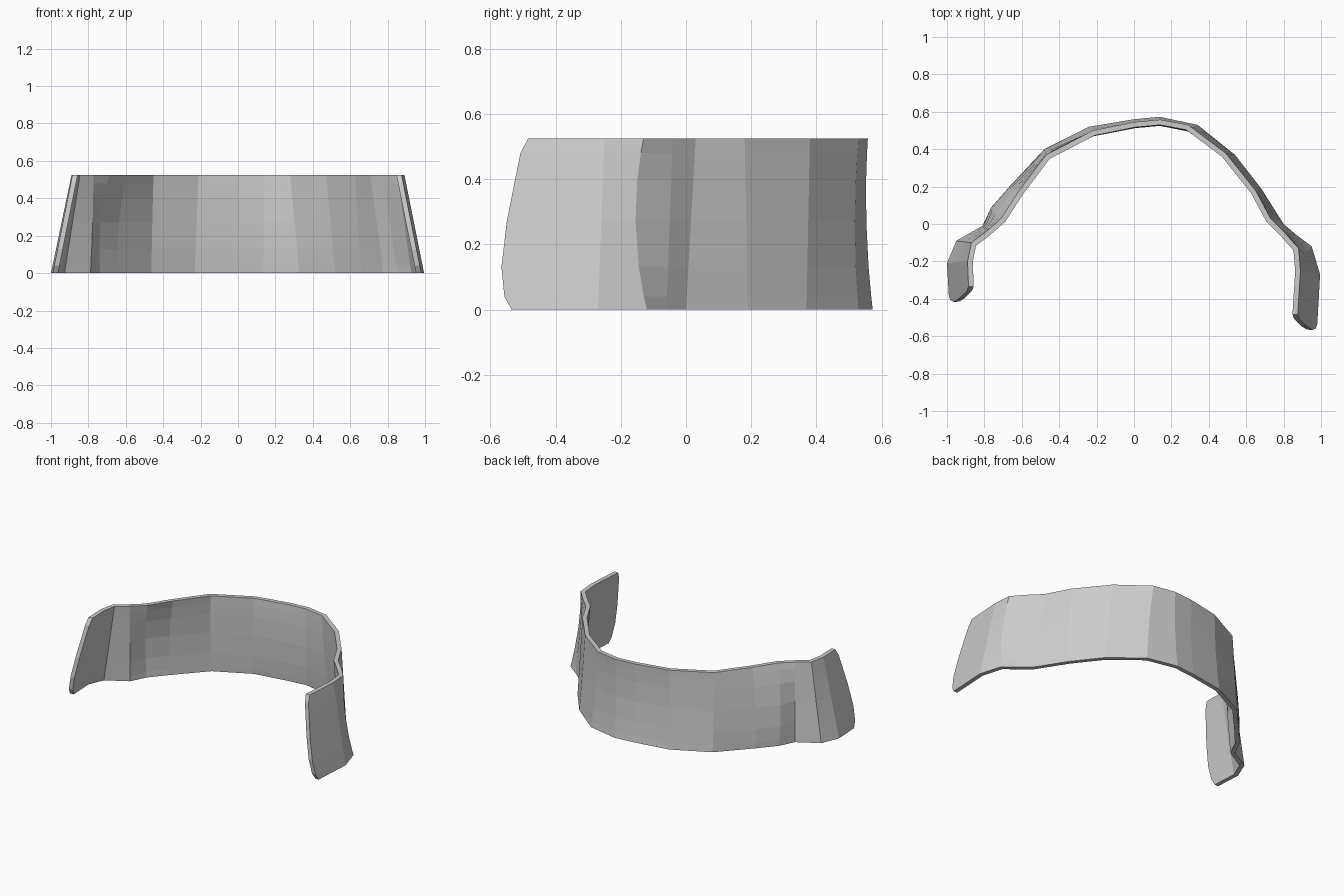
import bpy
import bmesh
from mathutils import Vector

cube = bpy.data.objects.get("Cube")
if cube:
    bpy.data.objects.remove(cube, do_unlink=True)

THICK = 0.028
HEIGHT = 0.525
LEVELS = [0, 0.04, 0.13, 0.27, 0.4, 0.48, HEIGHT]
# How far each arm tip reaches forward at each level (rounded corners)
TIP = [0.0, -0.025, -0.04, -0.033, -0.016, 0.0, 0.0]
TIP_TOP = [0.0, 0.0, 0.0, 0.0, 0.0, -0.005, 0.015]

# Outer plan outline of the lower rim and the upper rim, one arm to the other
LOWER = [(-.99, -.385), (-1, -.21), (-.95, -.09), (-.81, -.01), (-.76, .09),
         (-.665, .2), (-.48, .4), (-.24, .52), (0, .56), (.136, .573),
         (.34, .53), (.54, .37), (.68, .19), (.8, 0), (.87, -.06),
         (.95, -.12), (.995, -.27), (.98, -.535)]
UPPER = [(-.885, -.35), (-.89, -.2), (-.87, -.1), (-.79, -.04), (-.71, .03),
         (-.62, .17), (-.47, .37), (-.22, .5), (0, .545), (.14, .558),
         (.29, .53), (.49, .38), (.65, .18), (.73, .03), (.8, -.04),
         (.88, -.13), (.89, -.25), (.875, -.5)]
LAST = len(LOWER) - 1


def outline(level):
    """Outer plan outline of the band at one height."""
    t = LEVELS[level] / HEIGHT
    pts = [Vector(a).lerp(Vector(b), t) for a, b in zip(LOWER, UPPER)]
    bulge = 4 * t * (1 - t)
    for i in (0, LAST):
        pts[i].y += TIP[level] + TIP_TOP[level]
    # The wall stands proud at the bends next to the arms
    pts[4] += Vector((-.025, .012)) * bulge
    pts[5] += Vector((-.015, .01)) * bulge
    pts[15] += Vector((0, -.03)) * bulge
    # and is slightly drawn in along the back
    for i in range(7, 11):
        pts[i].y -= 0.012 * bulge
    return pts


def inset(pts):
    """Offset an open outline inward with mitred corners."""
    result = []
    for i, p in enumerate(pts):
        dirs = []
        if i > 0:
            dirs.append((p - pts[i - 1]).normalized())
        if i < LAST:
            dirs.append((pts[i + 1] - p).normalized())
        normals = [Vector((d.y, -d.x)) for d in dirs]
        mid = sum(normals, Vector((0, 0))).normalized()
        result.append(p + mid * THICK / max(mid.dot(normals[0]), 0.7))
    return result


# Curved band with two arms
bm = bmesh.new()
outer, inner = [], []
for k, z in enumerate(LEVELS):
    line = outline(k)
    outer.append([bm.verts.new((p.x, p.y, z)) for p in line])
    inner.append([bm.verts.new((p.x, p.y, z)) for p in inset(line)])

for k in range(len(LEVELS) - 1):
    for i in range(LAST):
        for side in (outer, inner):
            bm.faces.new((side[k][i], side[k + 1][i],
                          side[k + 1][i + 1], side[k][i + 1]))
    for i in (0, LAST):
        bm.faces.new((outer[k][i], inner[k][i],
                      inner[k + 1][i], outer[k + 1][i]))
for k in (0, len(LEVELS) - 1):
    for i in range(LAST):
        bm.faces.new((outer[k][i], outer[k][i + 1],
                      inner[k][i + 1], inner[k][i]))
bmesh.ops.recalc_face_normals(bm, faces=bm.faces)

mesh = bpy.data.meshes.new("curved_band")
bm.to_mesh(mesh)
bm.free()
band = bpy.data.objects.new("curved_band", mesh)
bpy.context.collection.objects.link(band)

# Plain grey material
grey = bpy.data.materials.new("light_grey")
grey.use_nodes = True
colour = (0.6, 0.6, 0.6, 1)
grey.diffuse_color = colour
grey.node_tree.nodes["Principled BSDF"].inputs["Base Color"].default_value = colour
mesh.materials.append(grey)
